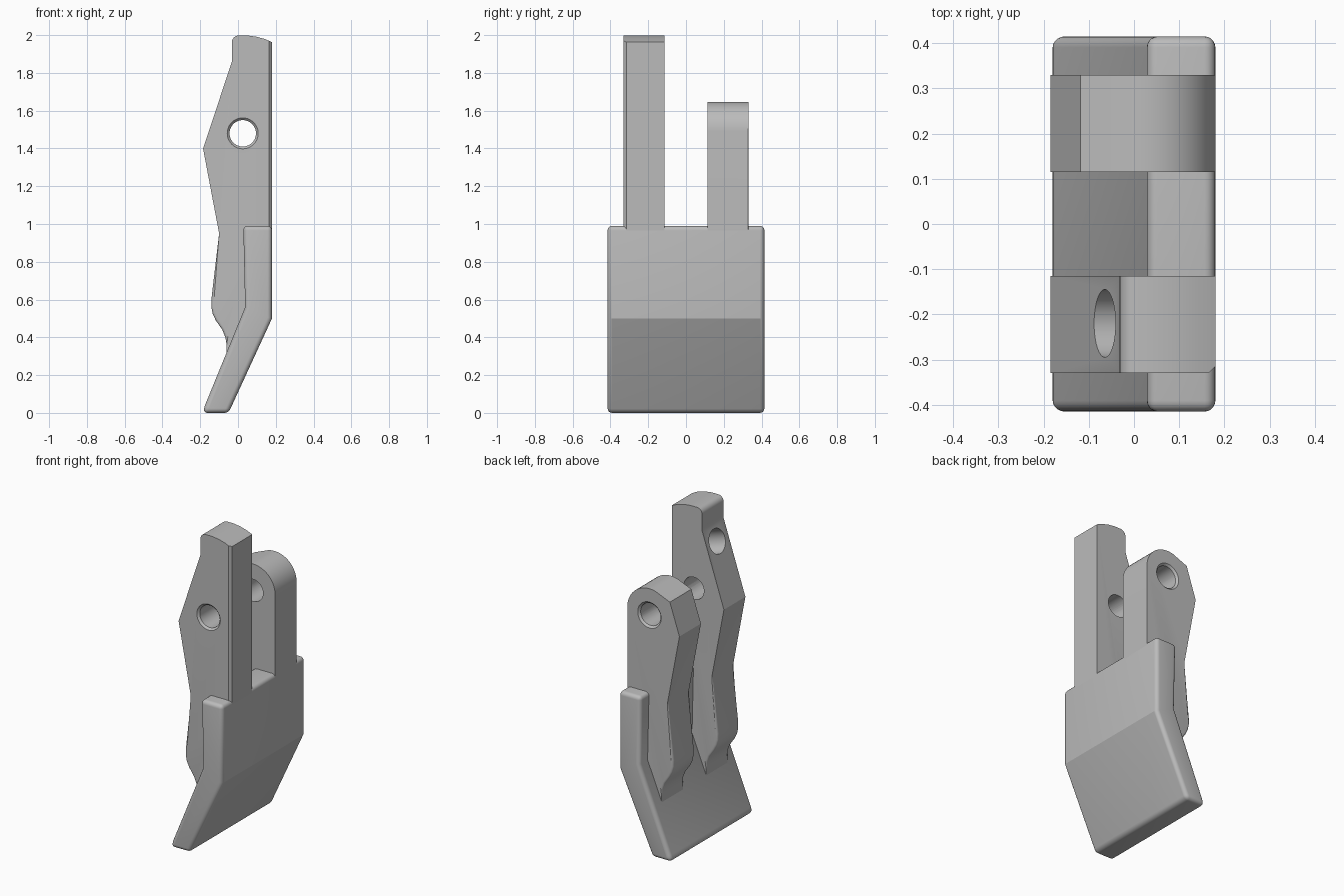
import bpy, bmesh, math
from mathutils import Vector

cube = bpy.data.objects.get("Cube")
if cube:
    bpy.data.objects.remove(cube, do_unlink=True)

grey = bpy.data.materials.new("plain grey")
grey.use_nodes = True
grey.diffuse_color = (0.5, 0.5, 0.5, 1)
grey.node_tree.nodes["Principled BSDF"].inputs["Base Color"].default_value = (0.5, 0.5, 0.5, 1)


def activate(obj):
    bpy.ops.object.select_all(action="DESELECT")
    obj.select_set(True)
    bpy.context.view_layer.objects.active = obj


def arc(cx, cz, r, start, end, steps):
    """Points on a circle in the xz plane, angles in degrees."""
    angles = [math.radians(start + (end - start) * i / steps) for i in range(steps + 1)]
    return [(cx + r * math.cos(a), cz + r * math.sin(a)) for a in angles]


def extrude(name, profile, y0, y1, bevels=()):
    """Extrude an xz profile along y; bevels = (edge test, width, segments)."""
    bm = bmesh.new()
    face = bm.faces.new([bm.verts.new((x, y0, z)) for x, z in profile])
    new = bmesh.ops.extrude_face_region(bm, geom=[face])["geom"]
    bmesh.ops.translate(bm, vec=(0, y1 - y0, 0),
                        verts=[v for v in new if isinstance(v, bmesh.types.BMVert)])
    bmesh.ops.recalc_face_normals(bm, faces=bm.faces)
    for test, width, segments in bevels:
        edges = [e for e in bm.edges if test(e)]
        bmesh.ops.bevel(bm, geom=edges, offset=width, segments=segments,
                        profile=0.5, affect="EDGES", clamp_overlap=True)
    bmesh.ops.recalc_face_normals(bm, faces=bm.faces)
    mesh = bpy.data.meshes.new(name)
    bm.to_mesh(mesh)
    bm.free()
    obj = bpy.data.objects.new(name, mesh)
    bpy.context.collection.objects.link(obj)
    mesh.materials.append(grey)
    return obj


def drill(obj, start, end, r0, r1):
    """Cut a round or tapered hole from start to end."""
    start, end = Vector(start), Vector(end)
    axis = end - start
    bpy.ops.mesh.primitive_cone_add(vertices=48, radius1=r0, radius2=r1, depth=axis.length,
                                    location=(start + end) / 2,
                                    rotation=axis.to_track_quat("Z", "Y").to_euler())
    cutter = bpy.context.object
    cutter.hide_render = True
    cutter.data.materials.append(grey)
    activate(obj)
    mod = obj.modifiers.new("hole", "BOOLEAN")
    mod.operation, mod.solver, mod.object = "DIFFERENCE", "EXACT", cutter
    bpy.ops.object.modifier_apply(modifier=mod.name)
    bpy.data.objects.remove(cutter, do_unlink=True)


def smooth(obj):
    activate(obj)
    bpy.ops.object.shade_smooth_by_angle(angle=math.radians(24))


# Bent plate with rounded rim
plate_profile = [(0.18, 0.99), (0.18, 0.5), (-0.05, 0), (-0.185, 0),
                 (-0.175, 0.04), (0.038, 0.56), (0.028, 0.99)]
plate = extrude("bent_plate", plate_profile, -0.415, 0.415,
                [(lambda e: e.calc_face_angle(0) > math.radians(40), 0.024, 5)])
smooth(plate)

# Shared arm outline: nose on the left, foot blending into the plate
foot = [(0.18, 0.96), (0.1, 0.9), (0.1, 0.55), (-0.02, 0.28), (-0.062, 0.29),
        (-0.06, 0.36), (-0.067, 0.4), (-0.083, 0.44), (-0.118, 0.49),
        (-0.134, 0.525), (-0.141, 0.56), (-0.141, 0.6), (-0.1, 0.95), (-0.185, 1.4)]
tall_top = [(-0.032, 1.86)] + arc(0.003, 1.963, 0.035, 180, 92, 6) + \
           [(0.05, 1.998), (0.095, 1.992), (0.14, 1.98), (0.18, 1.963)]
short_top = [(-0.118, 1.6)] + arc(0.025, 1.492, 0.155, 106, 0, 14)


def arm(name, top, side):
    """One upright arm; side is -1 at the front, 1 at the back."""
    def outer_edge(e):
        return all(v.co.x > 0.179 and v.co.y * side > 0.32 for v in e.verts)

    def foot_edge(e):
        a, b = (v.co for v in e.verts)
        return (abs(a.y - b.y) < 0.01 and max(a.z, b.z) < 0.96
                and min(a.z, b.z) > 0.3 and max(a.x, b.x) < -0.05)

    y0, y1 = sorted((0.115 * side, 0.33 * side))
    obj = extrude(name, foot + top, y0, y1,
                  [(outer_edge, 0.015, 1), (foot_edge, 0.02, 4)])
    # Pin hole with a chamfered outer rim
    drill(obj, (0.025, 0.05 * side, 1.48), (0.025, 0.4 * side, 1.48), 0.07, 0.07)
    drill(obj, (0.025, 0.316 * side, 1.48), (0.025, 0.344 * side, 1.48), 0.068, 0.096)
    return obj


tall_arm = arm("tall_arm", tall_top, -1)
short_arm = arm("short_arm", short_top, 1)

# Blind hole square to the sloping face of the tall arm
mouth = Vector((-0.065, -0.22, 1.762))
inward = Vector((0.948, 0, -0.32))
drill(tall_arm, mouth - inward * 0.06, mouth + inward * 0.14, 0.075, 0.075)

for part in (tall_arm, short_arm):
    smooth(part)
